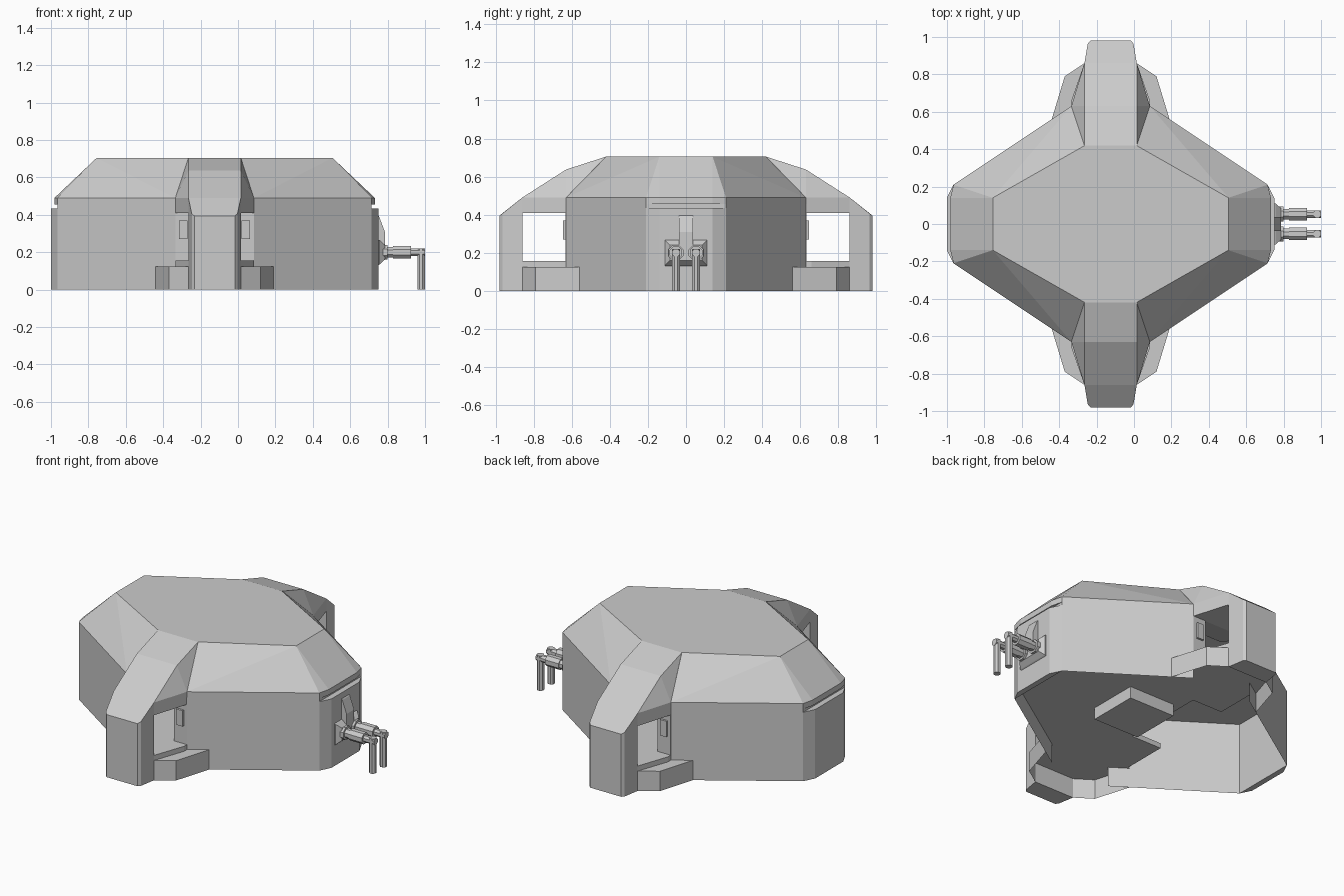
import bpy, bmesh, math
from mathutils import Vector, Matrix

if "Cube" in bpy.data.objects:
    bpy.data.objects.remove(bpy.data.objects["Cube"])

CX = -0.125  # centre of the bunker body along x


def finish(name, bm, dx=CX):
    bmesh.ops.translate(bm, verts=bm.verts, vec=(dx, 0, 0))
    bmesh.ops.recalc_face_normals(bm, faces=bm.faces)
    me = bpy.data.meshes.new(name)
    bm.to_mesh(me)
    bm.free()
    ob = bpy.data.objects.new(name, me)
    bpy.context.collection.objects.link(ob)
    return ob


def hull(name, pts, dx=CX):
    bm = bmesh.new()
    for p in pts:
        bm.verts.new(p)
    res = bmesh.ops.convex_hull(bm, input=bm.verts)
    junk = [g for g in res["geom_interior"] if isinstance(g, bmesh.types.BMVert)]
    bmesh.ops.delete(bm, geom=junk, context='VERTS')
    bmesh.ops.dissolve_limit(bm, angle_limit=0.01, verts=bm.verts, edges=bm.edges)
    return finish(name, bm, dx)


def walls(name, path, z0, z1, cap=False):
    bm = bmesh.new()
    lo = [bm.verts.new((x, y, z0)) for x, y in path]
    hi = [bm.verts.new((x, y, z1)) for x, y in path]
    for i in range(len(path) - 1):
        bm.faces.new((lo[i], lo[i + 1], hi[i + 1], hi[i]))
    if cap:
        bm.faces.new(hi)
    return finish(name, bm)


def slab(name, plan, z0, z1):
    return hull(name, [(x, y, z) for x, y in plan for z in (z0, z1)])


def box(name, x0, x1, y0, y1, z0, z1, dx=CX):
    return hull(name, [(x, y, z) for x in (x0, x1) for y in (y0, y1) for z in (z0, z1)], dx)


def rod(name, a, b, r, sides=8):
    a, b = Vector(a), Vector(b)
    bm = bmesh.new()
    bmesh.ops.create_cone(bm, cap_ends=True, segments=sides, radius1=r, radius2=r, depth=(b - a).length)
    turn = Matrix.Rotation(math.pi / sides, 3, 'Z')
    aim = Vector((0, 0, 1)).rotation_difference(b - a).to_matrix()
    bmesh.ops.rotate(bm, verts=bm.verts, matrix=aim @ turn)
    bmesh.ops.translate(bm, verts=bm.verts, vec=(a + b) / 2)
    return finish(name, bm, 0)


S = (-1, 1)

# Faceted roof with a flat ceiling
hull("roof", [(sx * x, sy * y, z) for sx in S for sy in S for x, y, z in (
    (.63, .14, .705), (.1375, .42, .705), (.84, .21, .49), (.21, .63, .49),
    (.84, .21, .455), (.21, .63, .455), (.857, .14, .49), (.857, .14, .455))])

for s in S:
    # Long body walls, open at the bottom, and the end plate below the slit
    walls("body_wall", [(s * .21, -.63), (s * .84, -.21), (s * .84, .21), (s * .21, .63)], 0, .455)
    slab("end_plate", [(s * .84, -.21), (s * .875, -.14), (s * .875, .14), (s * .84, .21)], 0, .435)

# Inner floor on the gun side, and the box below it
slab("inner_floor", [(-.09, -.63), (.21, -.63), (.84, -.21), (.84, .21), (.21, .63), (-.09, .63)], .125, .157)
box("floor_box", -.16, .16, -.16, .16, .05, .15, 0)

for t in S:
    # Porch roof
    hull("porch_roof", [(sx * x, t * y, z) for sx in S for x, y, z in (
        (.14, .42, .705), (.14, .63, .637), (.14, .86, .49), (.21, .63, .49),
        (.21, .63, .41), (.14, .86, .41), (.14, .45, .45))])
    # Outer pillar
    hull("porch_pillar", [(sx * x, t * y, z) for sx in S for x, y, top in (
        (.14, .86, .49), (.122, .965, .405), (.108, .98, .395)) for z in (0, top)])
    # Stepped base, hollow underneath, with a doorway floor
    half = [(.315, .56), (.245, .79), (.14, .86)]
    walls("porch_base", [(x, t * y) for x, y in half] + [(-x, t * y) for x, y in half[::-1]], 0, .125, True)
    slab("porch_sill", [(sx * x, t * y) for sx in S for x, y in ((.21, .57), (.21, .66), (.14, .86))], .125, .157)
    slab("doorway_floor", [(-.09, t * .27), (-.3, t * .27), (-.3, t * .57), (-.21, t * .63), (-.09, t * .63)], .125, .157)
    # Door jambs and hinge blocks on each side of the open doorway
    for s in S:
        y0, y1 = sorted((t * .57, t * .632))
        box("door_jamb", s * .12, s * .21, y0, y1, .155, .455)
        y0, y1 = sorted((t * .58, t * .645))
        box("door_hinge", s * .145, s * .19, y0, y1, .27, .37)

# Gun mount on the right end
hull("gun_mount", [(x, s * y, z) for s in S for x, y, z in (
    (.74, .11, .125), (.74, .11, .27), (.757, .11, .135), (.757, .11, .265),
    (.785, .085, .16), (.785, .085, .24))], 0)
hull("gun_shield", [(x, s * .038, z) for s in S for x, z in (
    (.74, .41), (.755, .39), (.785, .31), (.785, .2), (.74, .2))], 0)

# Twin barrels with drooping ends
for y in (-.053, .053):
    rod("barrel_collar", (.77, y, .2), (.80, y, .2), .043)
    rod("barrel_root", (.79, y, .2), (.84, y, .2), .03)
    rod("barrel_sleeve", (.83, y, .2), (.925, y, .2), .036)
    rod("barrel", (.92, y, .2), (1.0, y, .2), .022)
    rod("barrel_end", (.979, y, 0), (.979, y, .22), .022)
